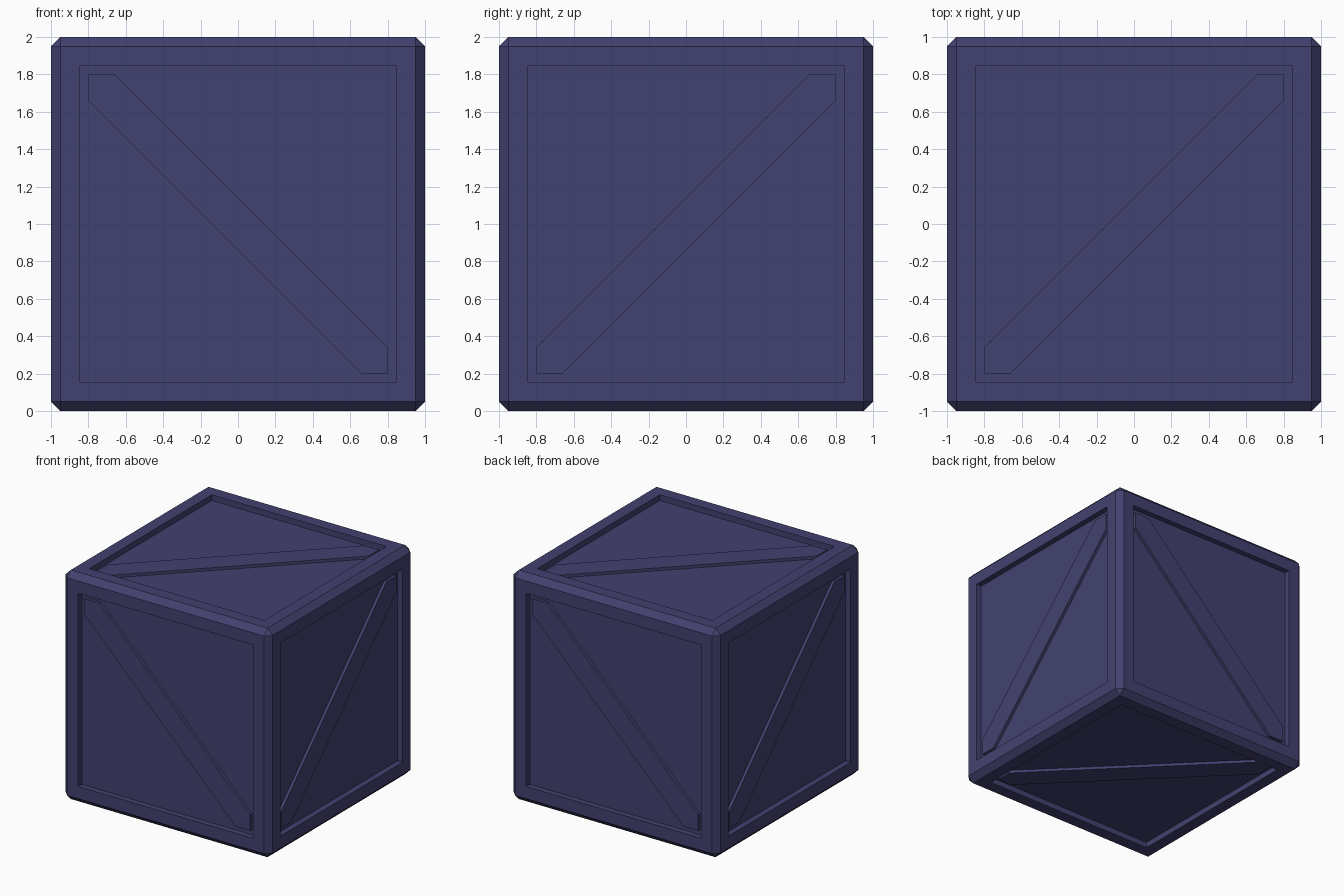
import bpy, bmesh
from mathutils import Vector

if "Cube" in bpy.data.objects:
    bpy.data.objects.remove(bpy.data.objects["Cube"])

HALF, BEVEL, INNER = 1.0, 0.05, 0.8   # cube half size, edge chamfer, frame opening
PANEL, BRACE = 0.05, 0.025            # depths of panel and brace below the face
CUT = 0.1 * 2 ** 0.5                  # brace half width measured along the frame
CENTRE = Vector((0, 0, HALF))

mat = bpy.data.materials.new("crate_blue")
mat.diffuse_color = (0.055, 0.053, 0.16, 1)
mat.use_nodes = True
mat.node_tree.nodes["Principled BSDF"].inputs["Base Color"].default_value = mat.diffuse_color


def finish(bm, name):
    bmesh.ops.recalc_face_normals(bm, faces=bm.faces)
    bmesh.ops.translate(bm, verts=bm.verts, vec=CENTRE)
    me = bpy.data.meshes.new(name)
    bm.to_mesh(me)
    bm.free()
    me.materials.append(mat)
    bpy.context.collection.objects.link(bpy.data.objects.new(name, me))


# Crate body: chamfered cube with a sunken panel in each side
bm = bmesh.new()
bmesh.ops.create_cube(bm, size=2 * HALF)
bmesh.ops.bevel(bm, geom=bm.edges[:], offset=BEVEL, segments=1, affect='EDGES')
bm.normal_update()
sides = [f for f in bm.faces if f.calc_area() > 1]
bmesh.ops.inset_individual(bm, faces=sides, thickness=HALF - BEVEL - INNER)
for f in sides:
    n = f.normal.copy()
    new = bmesh.ops.extrude_discrete_faces(bm, faces=[f])["faces"][0]
    bmesh.ops.translate(bm, verts=new.verts, vec=-n * PANEL)
finish(bm, "crate_body")

# Diagonal braces: pointed strips running corner to corner
A, B = INNER, INNER - CUT
STRIP = [(-A, -A), (-B, -A), (A, B), (A, A), (B, A), (-A, -B)]
NAMES = {(0, 1): "right", (0, -1): "left", (1, 1): "back",
         (1, -1): "front", (2, 1): "top", (2, -1): "bottom"}
for (axis, sign), side in NAMES.items():
    bm = bmesh.new()
    verts = []
    for u, v in STRIP:
        p = Vector((0, 0, 0))
        p[axis] = sign * (HALF - PANEL)
        p[(axis + 1) % 3] = u
        p[(axis + 2) % 3] = v * sign     # opposite sides use opposite diagonals
        verts.append(bm.verts.new(p))
    face = bm.faces.new(verts)
    out = Vector((0, 0, 0))
    out[axis] = sign * (PANEL - BRACE)
    ext = bmesh.ops.extrude_face_region(bm, geom=[face])["geom"]
    bmesh.ops.translate(bm, vec=out, verts=[g for g in ext if isinstance(g, bmesh.types.BMVert)])
    finish(bm, side + "_brace")
